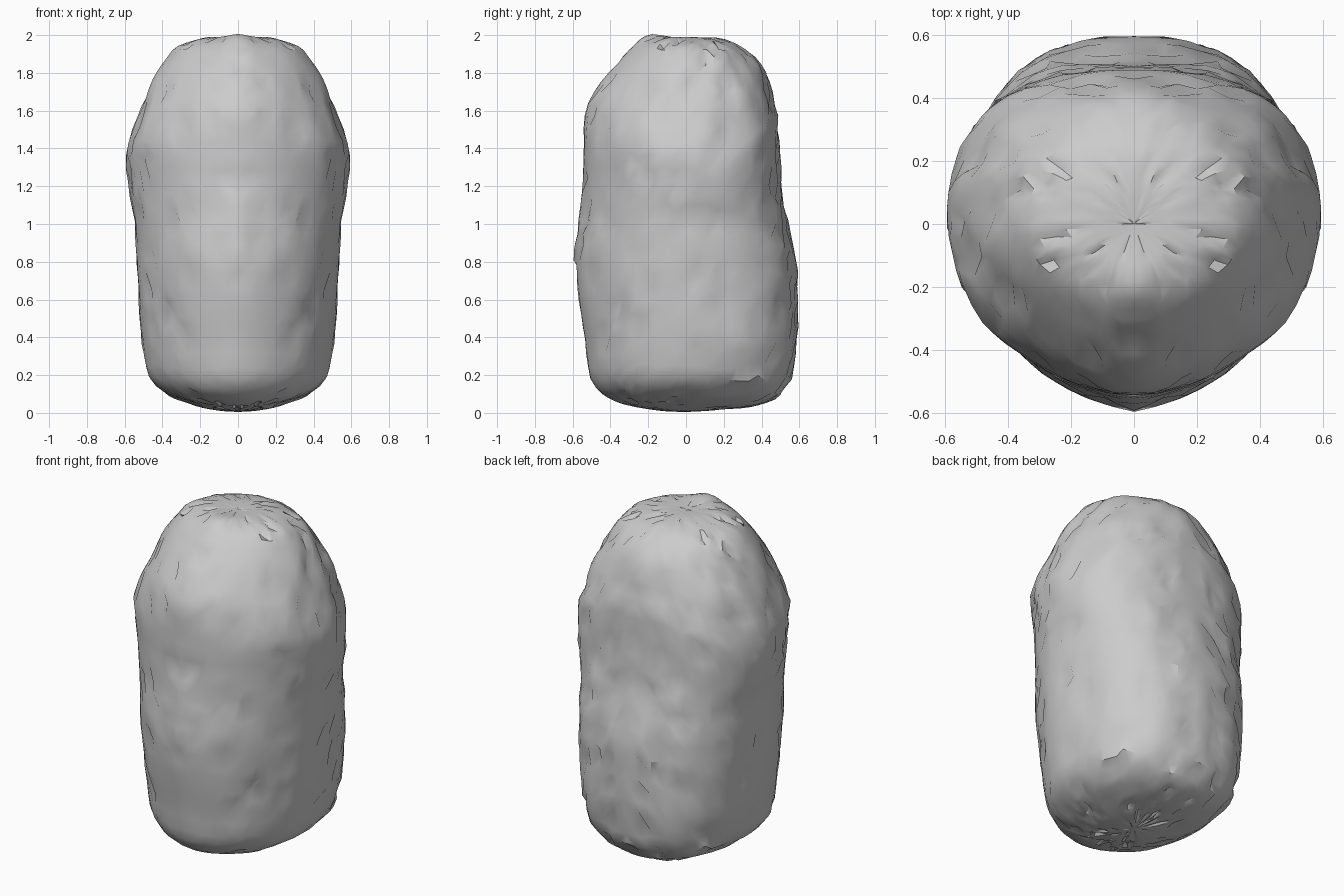
import bpy
import bmesh
import math
import random
from mathutils import Vector, noise

if "Cube" in bpy.data.objects:
    bpy.data.objects.remove(bpy.data.objects["Cube"], do_unlink=True)

random.seed(4)
SEGMENTS, RINGS = 64, 48

# Outline of the boulder: height, half width, front depth, back depth
PROFILE = [Vector(p) for p in (
    (0.005, 0.0, 0.0, 0.0), (0.012, 0.10, 0.15, 0.16), (0.03, 0.20, 0.28, 0.31),
    (0.055, 0.28, 0.37, 0.42), (0.10, 0.38, 0.45, 0.50), (0.20, 0.475, 0.51, 0.56),
    (0.40, 0.51, 0.535, 0.59), (0.60, 0.525, 0.565, 0.595), (0.80, 0.535, 0.585, 0.585),
    (1.00, 0.545, 0.57, 0.54), (1.20, 0.58, 0.545, 0.505), (1.40, 0.587, 0.54, 0.492),
    (1.60, 0.52, 0.53, 0.48), (1.75, 0.46, 0.455, 0.445), (1.86, 0.395, 0.36, 0.39),
    (1.94, 0.325, 0.28, 0.295), (1.985, 0.17, 0.18, 0.17), (1.985, 0.0, 0.0, 0.0))]
SPANS = [(b - a).length for a, b in zip(PROFILE, PROFILE[1:])]

# Local dents and bumps: centre, radius, push along the surface normal
FEATURES = [
    ((0.15, -0.55, 1.05), 0.08, -0.035), ((0.09, -0.56, 0.90), 0.06, -0.03),
    ((0.0, -0.58, 0.84), 0.10, 0.016), ((0.47, -0.30, 1.45), 0.20, 0.025),
    ((0.46, 0.06, 1.76), 0.10, -0.025), ((0.48, 0.26, 1.52), 0.10, -0.025),
    ((0.42, 0.32, 1.66), 0.10, 0.02), ((0.0, -0.16, 1.98), 0.12, 0.03)]


def sample(t):
    """Smooth walk along the outline."""
    left, i = t * sum(SPANS), 0
    while i < len(SPANS) - 1 and left > SPANS[i]:
        left -= SPANS[i]
        i += 1
    u = min(1, left / SPANS[i])
    b, c = PROFILE[i], PROFILE[i + 1]
    a, d = PROFILE[max(0, i - 1)], PROFILE[min(len(SPANS), i + 2)]
    # Cubic through the neighbouring points
    return b + 0.5 * u * (c - a + u * (2 * a - 5 * b + 4 * c - d
                                       + u * (3 * (b - c) + d - a)))


def surface_point(t, angle):
    """Broad back, wedge-shaped front, more tapered near the crown."""
    z, width, front, back = sample(t)
    c, s = math.cos(angle), math.sin(angle)
    crown = min(1, max(0, (z - 1.45) / 0.35))
    depth, power = (back, 2.5 - 0.5 * crown) if s > 0 else (front, 1.85 - 0.15 * crown)
    r = (abs(c) ** power + abs(s) ** power) ** (-1 / power)
    return Vector((width * c * r, depth * s * r, z))


def roughen(p):
    """Sloping, broken layers, the same on left and right."""
    q = Vector((abs(p.x), p.y, p.z))
    out = Vector((q.x, q.y, (q.z - 1) * 0.45)).normalized()
    slant = q.z + 0.35 * q.x - 0.2 * q.y
    broad = noise.noise(Vector((q.x * 3, q.y * 3, slant * 4)))
    strata = noise.noise(Vector((q.x * 6 + 9, q.y * 6, slant * 16)))
    # The brow is worn smooth, the sides and back are the most broken
    rough = min(1, max(0.35, 0.75 + q.y))
    push = 0.006 * broad + 0.013 * rough * strata
    if random.random() < 0.16 * rough:
        push -= random.uniform(0.01, 0.028)
    for centre, radius, amount in FEATURES:
        push += amount * max(0, 1 - (q - Vector(centre)).length / radius)
    fade = min(1, math.hypot(q.x, q.y) * 4)
    return p + Vector((math.copysign(out.x, p.x), out.y, out.z)) * push * fade


# Boulder: half the rings, mirrored across the middle
bm = bmesh.new()
half = SEGMENTS // 2
bottom = bm.verts.new(surface_point(0, 0))
top = bm.verts.new(surface_point(1, 0))
rows = []
for i in range(1, RINGS):
    row = []
    for j in range(half + 1):
        inner = 0 < j < half
        a = -math.pi / 2 + math.pi * (j + inner * random.uniform(-0.3, 0.3)) / half
        t = (i + inner * random.uniform(-0.3, 0.3)) / RINGS
        p = roughen(surface_point(t, a))
        if not inner:
            p.x = 0
        row.append(bm.verts.new(p))
    rows.append(row)
for j in range(half):
    bm.faces.new((bottom, rows[0][j + 1], rows[0][j]))
    bm.faces.new((top, rows[-1][j], rows[-1][j + 1]))
    for low, high in zip(rows, rows[1:]):
        bm.faces.new((low[j], low[j + 1], high[j + 1], high[j]))
bmesh.ops.mirror(bm, geom=bm.verts[:] + bm.edges[:] + bm.faces[:],
                 axis="X", merge_dist=0.0005)
bmesh.ops.recalc_face_normals(bm, faces=bm.faces[:])

mesh = bpy.data.meshes.new("boulder")
bm.to_mesh(mesh)
bm.free()
boulder = bpy.data.objects.new("boulder", mesh)
bpy.context.collection.objects.link(boulder)

# Plain stone colour
stone = bpy.data.materials.new("grey stone")
stone.use_nodes = True
colour = (0.6, 0.6, 0.6, 1)
stone.diffuse_color = colour
stone.node_tree.nodes["Principled BSDF"].inputs["Base Color"].default_value = colour
mesh.materials.append(stone)

bpy.ops.object.select_all(action="DESELECT")
boulder.select_set(True)
bpy.context.view_layer.objects.active = boulder
bpy.ops.object.shade_smooth_by_angle(angle=math.radians(35))
